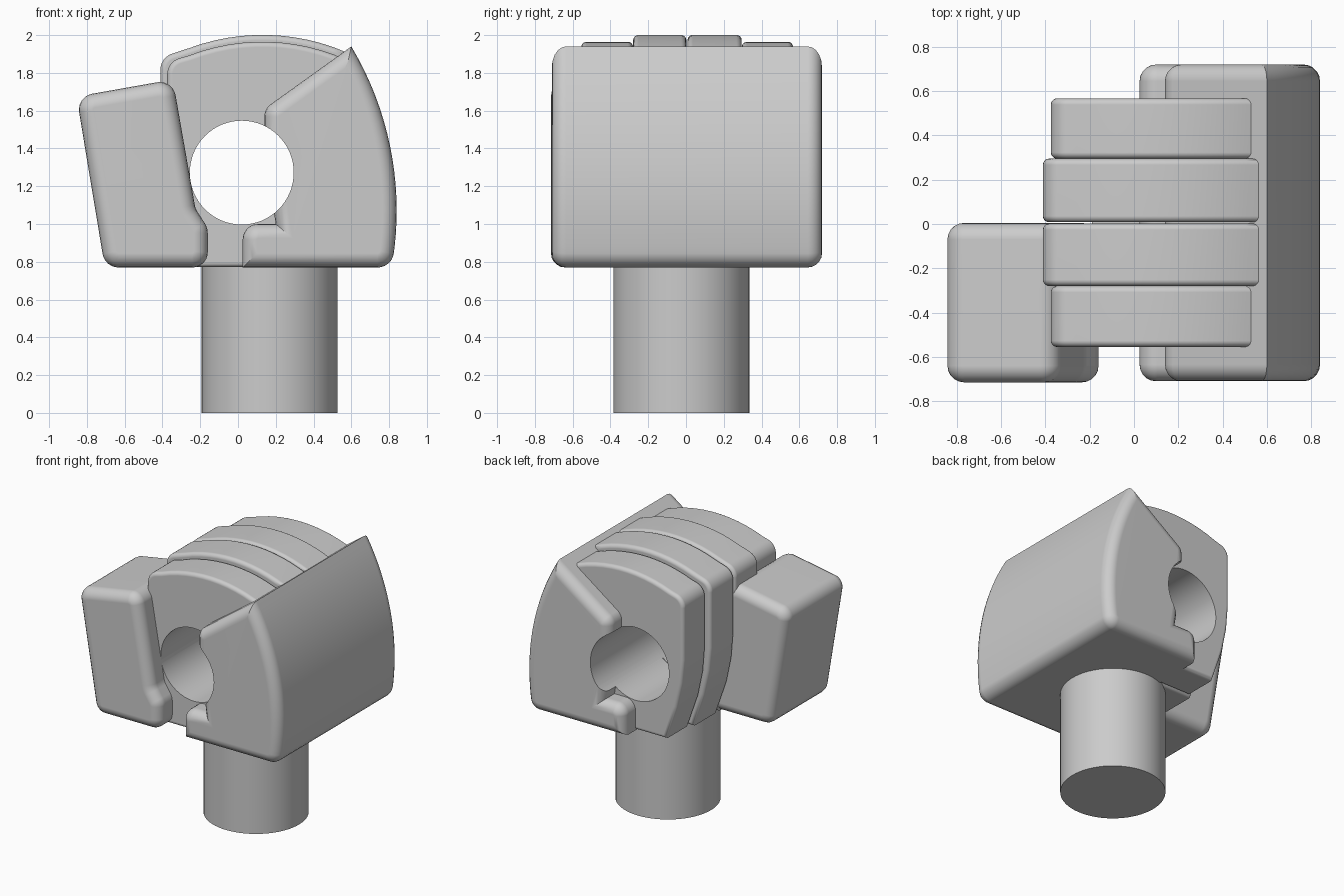
import bpy, bmesh, math
from mathutils import Vector

if "Cube" in bpy.data.objects:
    bpy.data.objects.remove(bpy.data.objects["Cube"], do_unlink=True)

grey = bpy.data.materials.new("plain_grey")
grey.use_nodes = True
grey.diffuse_color = (0.6, 0.6, 0.6, 1)
grey.node_tree.nodes["Principled BSDF"].inputs["Base Color"].default_value = (0.6, 0.6, 0.6, 1)


def activate(obj):
    bpy.ops.object.select_all(action="DESELECT")
    obj.select_set(True)
    bpy.context.view_layer.objects.active = obj


def rounded(points, steps=6):
    """Profile of (x, z, radius) corners turned into a rounded outline."""
    out = []
    for i, (x, z, r) in enumerate(points):
        p = Vector((x, z))
        if r == 0:
            out.append(p)
            continue
        a = (Vector(points[i - 1][:2]) - p).normalized()
        b = (Vector(points[(i + 1) % len(points)][:2]) - p).normalized()
        half = math.acos(a.dot(b)) / 2
        centre = p + (a + b).normalized() * (r / math.sin(half))
        start = p + a * (r / math.tan(half)) - centre
        end = p + b * (r / math.tan(half)) - centre
        for k in range(steps + 1):
            out.append(centre + start.lerp(end, k / steps).normalized() * r)
    return out


def slab(name, outline, y0, y1, rim):
    """Extrude an outline along y and round its two rims."""
    bm = bmesh.new()
    cap = bm.faces.new([bm.verts.new((p.x, y0, p.y)) for p in outline])
    ext = bmesh.ops.extrude_face_region(bm, geom=[cap], use_keep_orig=True)["geom"]
    for v in ext:
        if isinstance(v, bmesh.types.BMVert):
            v.co.y = y1
    rims = [e for e in bm.edges if abs(e.verts[0].co.y - e.verts[1].co.y) < 1e-6]
    bmesh.ops.recalc_face_normals(bm, faces=bm.faces)
    bmesh.ops.bevel(bm, geom=rims, offset=rim, segments=5, profile=0.5,
                    affect="EDGES", clamp_overlap=False)
    bmesh.ops.recalc_face_normals(bm, faces=bm.faces)
    mesh = bpy.data.meshes.new(name)
    bm.to_mesh(mesh)
    bm.free()
    obj = bpy.data.objects.new(name, mesh)
    bpy.context.collection.objects.link(obj)
    mesh.materials.append(grey)
    return obj


def finish(obj):
    activate(obj)
    bpy.ops.object.shade_smooth_by_angle(angle=math.radians(32))
    mod = obj.modifiers.new("even_shading", "WEIGHTED_NORMAL")
    mod.keep_sharp = True


# Grip hole cutter, running front to back
bpy.ops.mesh.primitive_cylinder_add(vertices=64, radius=0.275, depth=3,
                                    location=(0.02, 0, 1.272),
                                    rotation=(math.pi / 2, 0, 0))
cutter = bpy.context.object
cutter.name = "grip_hole_cutter"
cutter.hide_render = True


def cut_grip(obj):
    mod = obj.modifiers.new("grip_hole", "BOOLEAN")
    mod.operation, mod.solver, mod.object = "DIFFERENCE", "EXACT", cutter
    activate(obj)
    bpy.ops.object.modifier_apply(modifier=mod.name)


# Palm: curved back of the hand with a sharp top ridge
R = 1.697
back = []
for k in range(17):
    z = 1.94 - k * (1.94 - 0.88) / 16
    back.append((0.84 - R + math.sqrt(R * R - (z - 1.07) ** 2), z, 0))
palm = slab("palm", rounded([(0.025, 0.77, 0), (0.025, 1.0, 0.08), (0.2, 1.0, 0),
                             (0.14, 1.38, 0), (0.14, 1.61, 0.08)] + back
                            + [(0.815, 0.77, 0.085)]), -0.71, 0.72, 0.075)
cut_grip(palm)
finish(palm)

# Four curled fingers, the middle pair slightly larger
for name, y0, y1, grow in (("front_outer_finger", -0.555, -0.28, 0),
                           ("front_middle_finger", -0.28, 0.002, 0.036),
                           ("back_middle_finger", 0.008, 0.295, 0.036),
                           ("back_outer_finger", 0.295, 0.567, 0)):
    arc = 1.08 + grow
    top = []
    for k in range(13):
        x = 0.58 - k * 0.84 / 12
        top.append((x, 0.885 + math.sqrt(arc * arc - (x - 0.13) ** 2), 0))
    side = [(-0.375 - grow, 1.86 + grow * 0.6, 0.09), (-0.375 - grow, 1.4, 0),
            (-0.36 - grow, 1.22, 0), (-0.32 - grow, 1.03, 0), (-0.23 - grow, 0.772, 0)]
    finger = slab(name, rounded([(0.4, 0.772, 0), (0.53, 1.3, 0)] + top + side),
                  y0, y1, 0.028)
    cut_grip(finger)
    finish(finger)

bpy.data.objects.remove(cutter, do_unlink=True)

# Thumb block leaning outward
finish(slab("thumb", rounded([(-0.705, 0.77, 0.085), (-0.855, 1.675, 0.085),
                              (-0.345, 1.765, 0.085), (-0.225, 1.08, 0.1),
                              (-0.16, 0.98, 0.1), (-0.16, 0.77, 0.08)]),
            -0.715, 0.005, 0.075))

# Wrist
bpy.ops.mesh.primitive_cylinder_add(vertices=64, radius=0.36, depth=0.85,
                                    location=(0.168, -0.025, 0.425))
wrist = bpy.context.object
wrist.name = "wrist"
wrist.data.materials.append(grey)
finish(wrist)
